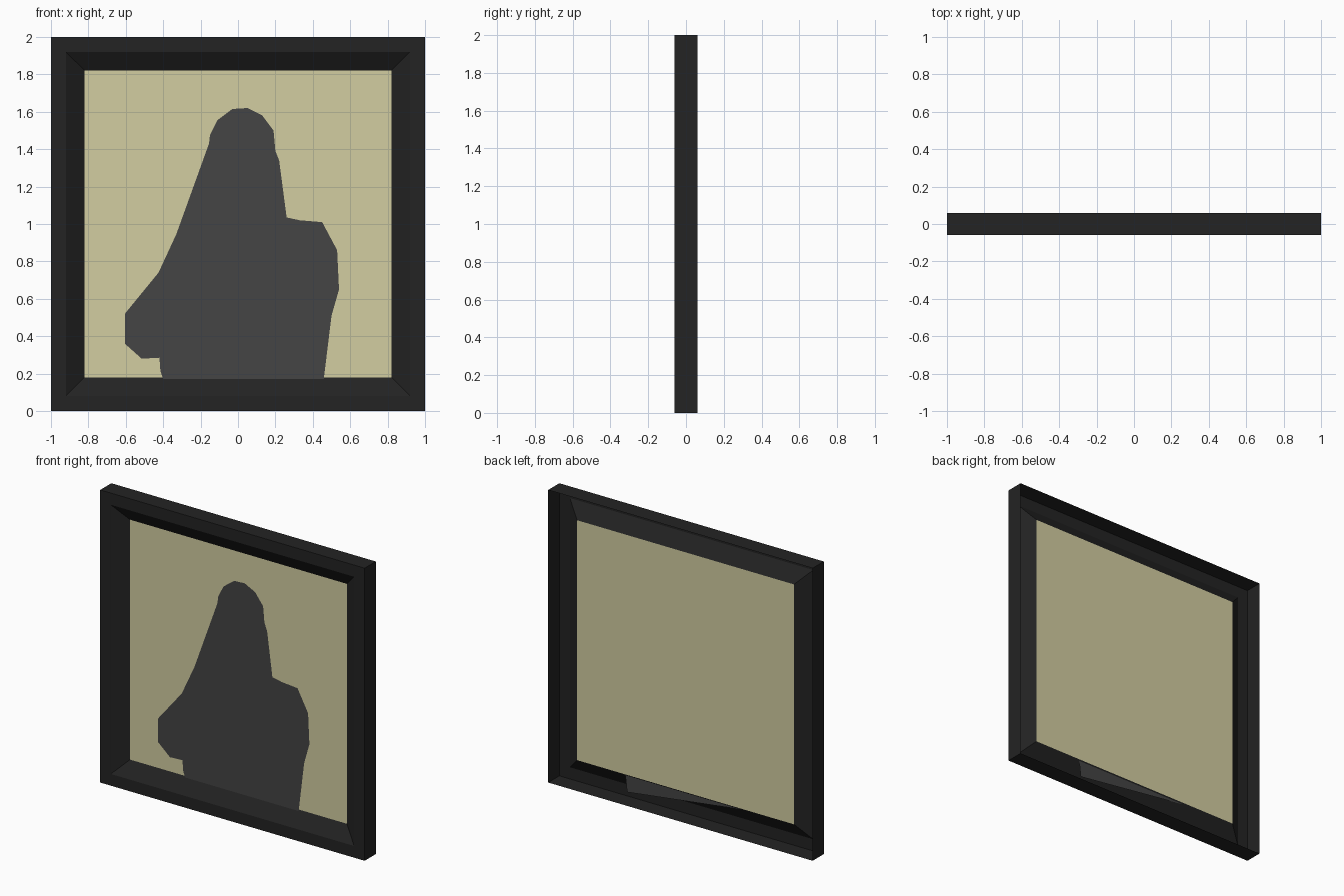
import bpy
import bmesh

if "Cube" in bpy.data.objects:
    bpy.data.objects.remove(bpy.data.objects["Cube"])


def material(name, rgb):
    m = bpy.data.materials.new(name)
    m.diffuse_color = (*rgb, 1.0)
    m.use_nodes = True
    m.node_tree.nodes["Principled BSDF"].inputs["Base Color"].default_value = m.diffuse_color
    return m


def add_object(name, bm, mat):
    mesh = bpy.data.meshes.new(name)
    bm.to_mesh(mesh)
    bm.free()
    mesh.materials.append(mat)
    obj = bpy.data.objects.new(name, mesh)
    bpy.context.collection.objects.link(obj)
    return obj


def square_ring(bm, inset, y):
    """Four corners of the picture square, pulled in by inset."""
    h = 1.0 - inset
    return [bm.verts.new((sx * h, y, 1 + sz * h))
            for sx, sz in ((-1, -1), (1, -1), (1, 1), (-1, 1))]


frame_black = material("frame black", (0.0168, 0.0168, 0.0168))
cream = material("cream backing", (0.645, 0.610, 0.356))
grey = material("silhouette grey", (0.058, 0.058, 0.058))

# Hollow frame moulding: outer wall, flat front border, inward bevel
bm = bmesh.new()
profile = [(0.0, 0.06), (0.0, -0.06), (0.08, -0.06), (0.18, 0.005)]
rings = [square_ring(bm, inset, y) for inset, y in profile]
for outer, inner in zip(rings, rings[1:]):
    for k in range(4):
        n = (k + 1) % 4
        bm.faces.new((outer[k], outer[n], inner[n], inner[k]))
add_object("frame", bm, frame_black)

# Backing panel filling the opening
bm = bmesh.new()
bm.faces.new(square_ring(bm, 0.18, 0.005))
add_object("backing_panel", bm, cream)

# Bust silhouette, its lower edge tucked behind the frame bevel
outline = [
    (-0.40, 0.17), (0.445, 0.06), (0.44, 0.42), (0.50, 0.51), (0.54, 0.65),
    (0.53, 0.86), (0.45, 1.01), (0.33, 1.02), (0.26, 1.035), (0.20, 1.14),
    (0.175, 1.15), (0.18, 1.27), (0.21, 1.295), (0.22, 1.34), (0.20, 1.39),
    (0.19, 1.50), (0.13, 1.58), (0.05, 1.62), (-0.03, 1.615), (-0.11, 1.555),
    (-0.15, 1.475), (-0.165, 1.34), (-0.16, 1.27), (-0.135, 1.17),
    (-0.08, 1.095), (-0.08, 1.05), (-0.12, 0.995), (-0.33, 0.945),
    (-0.425, 0.74), (-0.605, 0.52), (-0.605, 0.36), (-0.515, 0.28),
    (-0.42, 0.285), (-0.415, 0.215),
]
bm = bmesh.new()
face = bm.faces.new([bm.verts.new((x, 0.0, z)) for x, z in outline])
bmesh.ops.triangulate(bm, faces=[face])
add_object("bust_silhouette", bm, grey)
